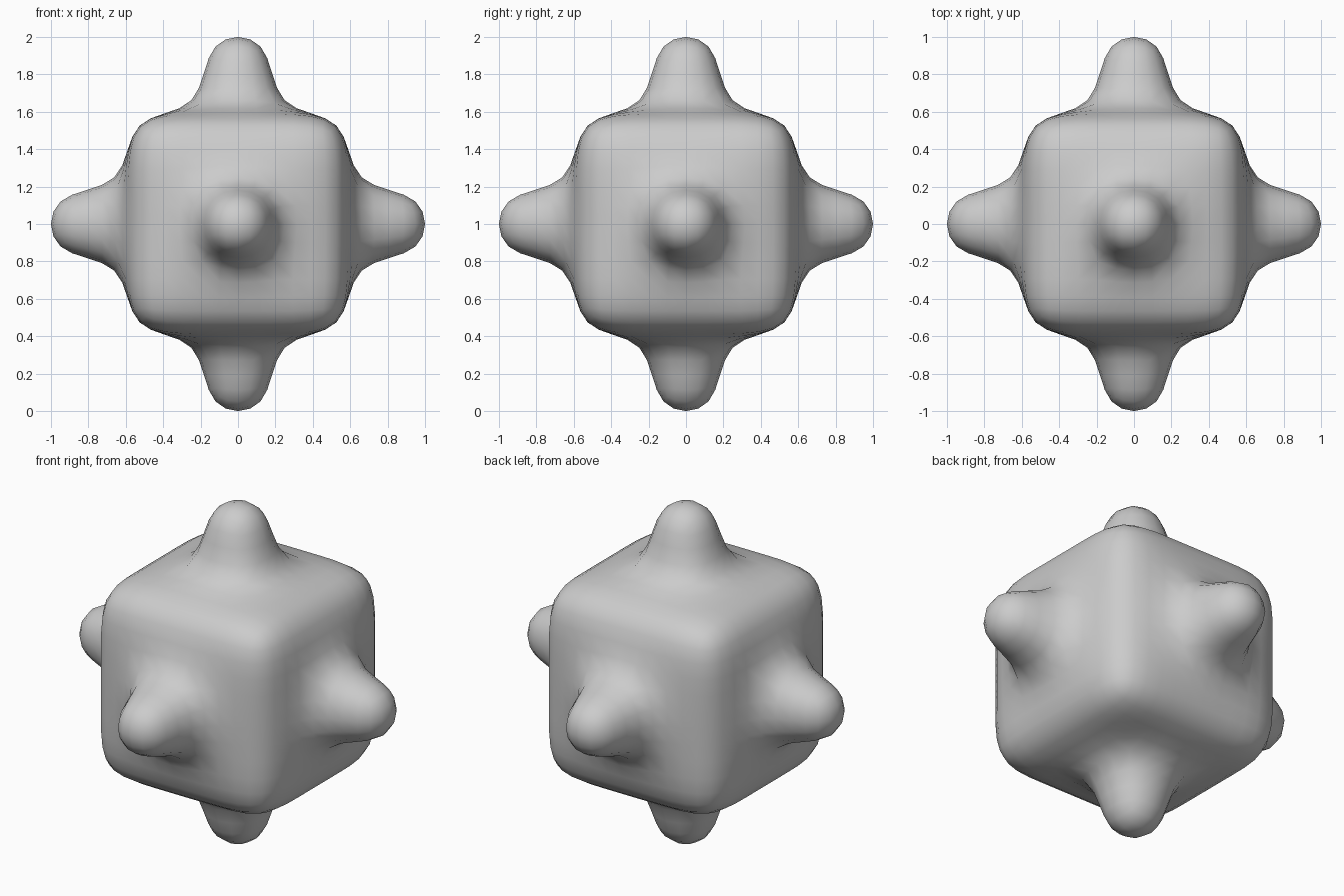
import bpy, bmesh

if "Cube" in bpy.data.objects:
    bpy.data.objects.remove(bpy.data.objects["Cube"])

S = 0.5917      # half size of the control cube
SPIKE = 0.4438  # extrusion length of each knob

# Cube cage with a 3 x 3 grid on every side
bm = bmesh.new()
bmesh.ops.create_cube(bm, size=2 * S)
bmesh.ops.subdivide_edges(bm, edges=bm.edges[:], cuts=2, use_grid_fill=True)
bm.normal_update()

# Knobs: push out the middle square of each side
middles = [f for f in bm.faces
           if sorted(abs(c) for c in f.calc_center_median())[1] < 0.05]
normals = [f.normal.copy() for f in middles]
for face, n in zip(middles, normals):
    new = bmesh.ops.extrude_face_region(bm, geom=[face])["geom"]
    verts = [g for g in new if isinstance(g, bmesh.types.BMVert)]
    bmesh.ops.translate(bm, verts=verts, vec=n * SPIKE)
    if face.is_valid:
        bmesh.ops.delete(bm, geom=[face], context='FACES_ONLY')
bmesh.ops.recalc_face_normals(bm, faces=bm.faces[:])

# Stand on the ground and shade smooth
bmesh.ops.translate(bm, verts=bm.verts[:], vec=(0, 0, 1))
for f in bm.faces:
    f.smooth = True
mesh = bpy.data.meshes.new("knobbed_cube")
bm.to_mesh(mesh)
bm.free()
obj = bpy.data.objects.new("knobbed_cube", mesh)
bpy.context.collection.objects.link(obj)

# Rounded surface
sub = obj.modifiers.new("round", 'SUBSURF')
sub.levels = sub.render_levels = 2
